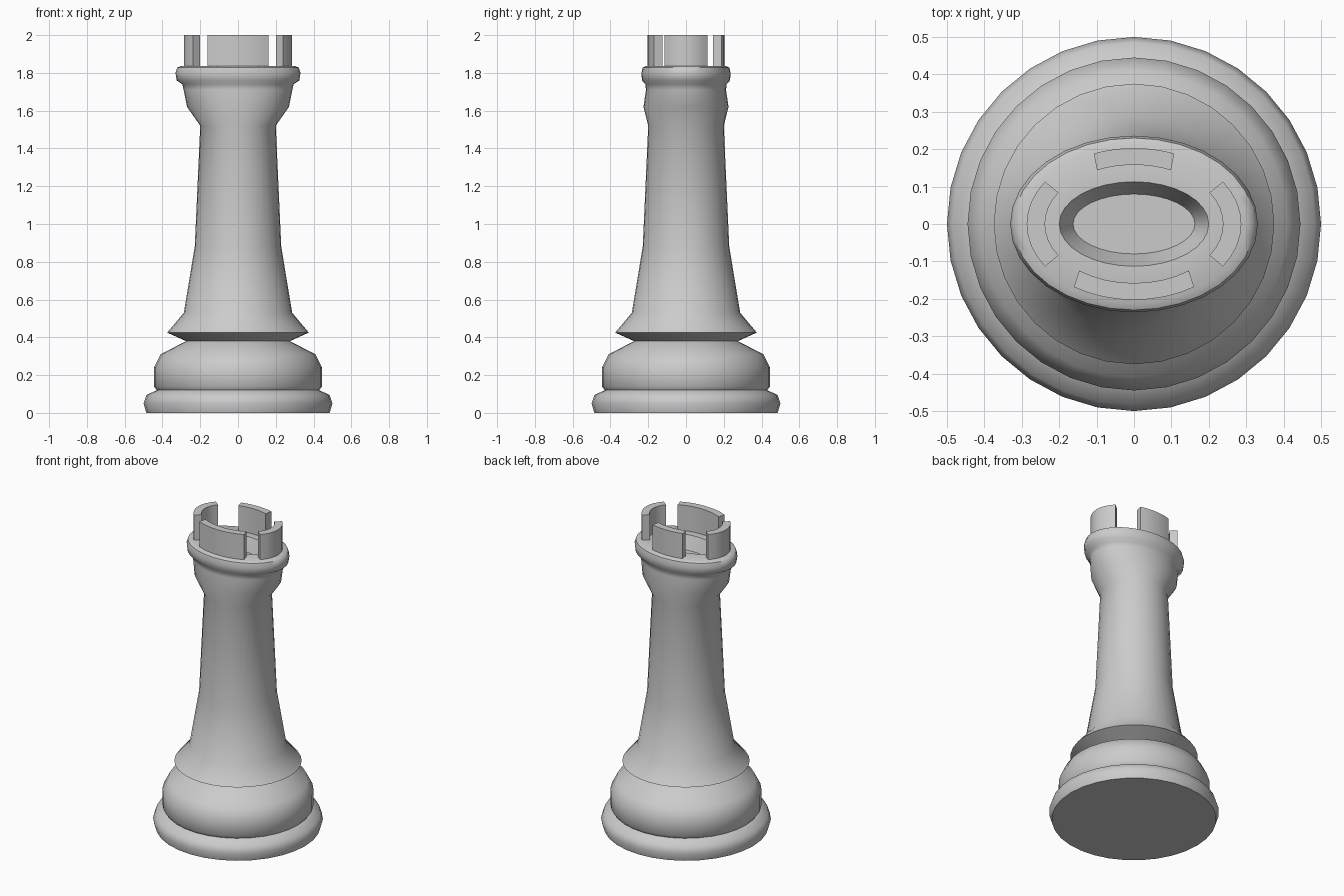
import bpy, bmesh, math

if "Cube" in bpy.data.objects:
    bpy.data.objects.remove(bpy.data.objects["Cube"])

SEG = 32
stone = bpy.data.materials.new("light_grey")
stone.diffuse_color = (0.6, 0.6, 0.6, 1)
stone.use_nodes = True
stone.node_tree.nodes["Principled BSDF"].inputs["Base Color"].default_value = stone.diffuse_color


def finish(bm, name, angle=50):
    bmesh.ops.recalc_face_normals(bm, faces=bm.faces)
    me = bpy.data.meshes.new(name)
    bm.to_mesh(me)
    bm.free()
    ob = bpy.data.objects.new(name, me)
    bpy.context.collection.objects.link(ob)
    me.materials.append(stone)
    bpy.ops.object.select_all(action='DESELECT')
    ob.select_set(True)
    bpy.context.view_layer.objects.active = ob
    bpy.ops.object.shade_smooth_by_angle(angle=math.radians(angle))
    return ob


def loft(name, rings, cap_start=False, cap_end=False):
    """Stack of elliptical rings given as (x radius, y radius, z)."""
    bm = bmesh.new()
    loops = []
    for rx, ry, z in rings:
        loops.append([bm.verts.new((rx * math.cos(2 * math.pi * i / SEG),
                                    ry * math.sin(2 * math.pi * i / SEG), z))
                      for i in range(SEG)])
    for a, b in zip(loops, loops[1:]):
        for i in range(SEG):
            j = (i + 1) % SEG
            bm.faces.new((a[i], a[j], b[j], b[i]))
    if cap_start:
        bm.faces.new(loops[0][::-1])
    if cap_end:
        bm.faces.new(loops[-1])
    return finish(bm, name)


# round foot and bulging pedestal
foot = [(0.485, 0), (0.5, 0.05), (0.485, 0.095), (0.43, 0.12), (0.445, 0.14),
        (0.445, 0.24), (0.41, 0.31), (0.275, 0.38)]
loft("pedestal", [(r, r, z) for r, z in foot], cap_start=True)

# flared collar, round shaft, oval crown and its sunken floor
shaft = [(0.275, 0.38), (0.375, 0.425), (0.287, 0.53), (0.229, 0.88), (0.2, 1.52)]
crown = [(0.27, 0.225, 1.62), (0.288, 0.212, 1.71), (0.295, 0.215, 1.74),
         (0.325, 0.233, 1.76), (0.331, 0.236, 1.80), (0.322, 0.23, 1.828),
         (0.3, 0.212, 1.837), (0.2, 0.113, 1.835), (0.163, 0.08, 1.75)]
loft("tower", [(r, r, z) for r, z in shaft] + crown, cap_end=True)


def merlon(name, middle, outer_half, inner_half, steps=8):
    """Curved block between two ellipses, half widths in degrees."""
    bm = bmesh.new()
    rows = []
    for i in range(steps + 1):
        f = 2 * i / steps - 1
        row = []
        for rx, ry, half, z in ((0.287, 0.203, outer_half, 1.83), (0.287, 0.203, outer_half, 2),
                                (0.238, 0.158, inner_half, 2), (0.238, 0.158, inner_half, 1.83)):
            t = math.radians(middle + f * half)
            row.append(bm.verts.new((rx * math.cos(t), ry * math.sin(t), z)))
        rows.append(row)
    for a, b in zip(rows, rows[1:]):
        for k in range(4):
            m = (k + 1) % 4
            bm.faces.new((a[k], a[m], b[m], b[k]))
    bm.faces.new(rows[0])
    bm.faces.new(rows[-1][::-1])
    finish(bm, name, 40)


# four battlement blocks, the front one widest and the back one narrowest
merlon("front_merlon", 270, 34, 38)
merlon("back_merlon", 90, 22, 24.5)
merlon("right_merlon", 0, 34, 32)
merlon("left_merlon", 180, 34, 32)
